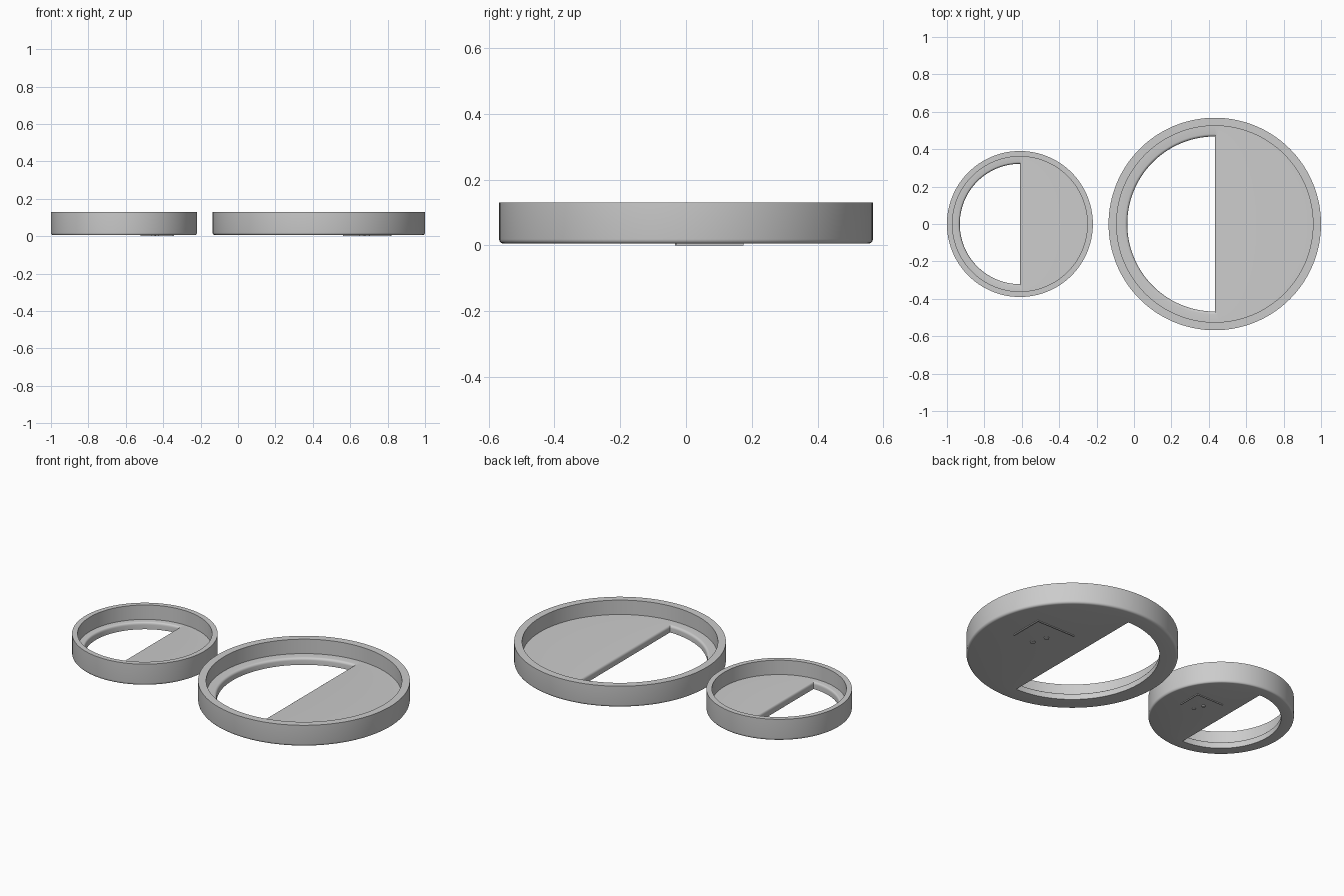
import bpy
import bmesh
from math import sin, cos, pi, radians

cube = bpy.data.objects.get("Cube")
if cube:
    bpy.data.objects.remove(cube, do_unlink=True)

SEGMENTS = 128
BASE, TOP, FLOOR = 0.005, 0.13, 0.045

grey = bpy.data.materials.new("plain grey")
grey.use_nodes = True
colour = (0.6, 0.6, 0.6, 1)
grey.diffuse_color = colour
grey.node_tree.nodes["Principled BSDF"].inputs["Base Color"].default_value = colour


def finish(name, bm, x, scale):
    bmesh.ops.recalc_face_normals(bm, faces=bm.faces)
    mesh = bpy.data.meshes.new(name)
    bm.to_mesh(mesh)
    bm.free()
    mesh.materials.append(grey)
    obj = bpy.data.objects.new(name, mesh)
    bpy.context.collection.objects.link(obj)
    obj.location.x = x
    obj.scale = (scale, scale, 1)
    bpy.context.view_layer.objects.active = obj
    bpy.ops.object.select_all(action='DESELECT')
    obj.select_set(True)
    bpy.ops.object.shade_smooth_by_angle(angle=radians(32))


def arc(r, z, size, start, steps=4):
    """Quarter-round profile points about a centre."""
    return [(r + size * cos(start - pi / 2 * i / steps),
             z + size * sin(start - pi / 2 * i / steps)) for i in range(steps + 1)]


def cap(name, x, scale):
    """Shallow round cap whose floor has a half-moon opening."""
    outer, inner, opening, fillet, lip = 0.568, 0.525, 0.468, 0.014, 0.014
    # Rim profile: inside floor edge, up and over, round the bottom edge
    profile = [(r, z, None) for r, z in
               [(inner, FLOOR), (inner, TOP), (outer, TOP)]
               + arc(outer - fillet, BASE + fillet, fillet, 0)]
    # Opening edge: straight on the +x half, with a rounded upper lip
    profile.append((opening, BASE, 0))
    for r, z in reversed(arc(opening + lip, FLOOR - lip, lip, pi, 4)):
        profile.append((r, z, r - opening))
    bm = bmesh.new()
    lip_points = arc(opening + lip, FLOOR - lip, lip, pi, 4)
    profile = profile[:-len(lip_points)] + [(r, z, r - opening) for r, z in lip_points]
    loops = []
    for r, z, limit in profile:
        loop = []
        for i in range(SEGMENTS):
            a = 2 * pi * i / SEGMENTS
            px = r * cos(a)
            if limit is not None:
                px = min(px, limit)
            loop.append(bm.verts.new((px, r * sin(a), z)))
        loops.append(loop)
    for k, loop in enumerate(loops):
        after = loops[(k + 1) % len(loops)]
        for i in range(SEGMENTS):
            j = (i + 1) % SEGMENTS
            bm.faces.new((loop[i], loop[j], after[j], after[i]))
    finish(name, bm, x, scale)


def corner_mark(name, x, scale):
    """Thin raised corner bracket with two pips under the floor."""
    bm = bmesh.new()
    for x0, x1, y0, y1 in [(0.38, 0.388, -0.03, 0.175), (0.13, 0.38, 0.167, 0.175)]:
        made = bmesh.ops.create_cube(bm, size=1)["verts"]
        for v in made:
            v.co.x = x0 if v.co.x < 0 else x1
            v.co.y = y0 if v.co.y < 0 else y1
            v.co.z = 0 if v.co.z < 0 else BASE + 0.002
    for px, py in [(0.26, -0.02), (0.23, 0.06)]:
        made = bmesh.ops.create_cone(bm, cap_ends=True, segments=16, radius1=0.014,
                                     radius2=0.014, depth=0.007)["verts"]
        bmesh.ops.translate(bm, verts=made, vec=(px, py, 0.0035))
    finish(name, bm, x, scale)


for size, x, scale in [("large", 0.432, 1), ("small", -0.61, 0.687)]:
    cap(size + "_cap", x, scale)
    corner_mark(size + "_corner_mark", x, scale)
